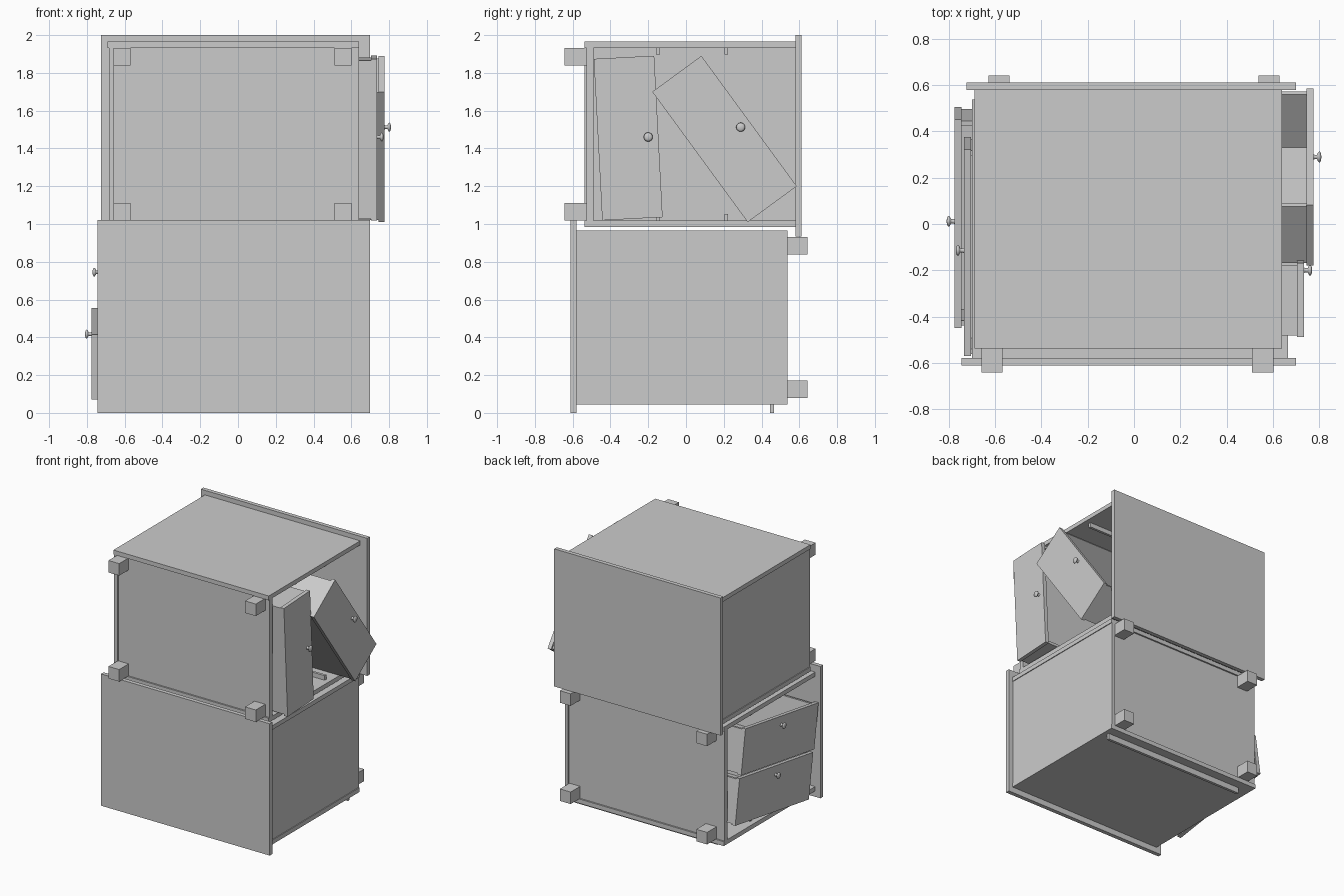
import bpy, bmesh, math
from mathutils import Matrix, Vector

if "Cube" in bpy.data.objects:
    bpy.data.objects.remove(bpy.data.objects["Cube"])

paint = bpy.data.materials.new("plain_grey")
paint.diffuse_color = (0.6, 0.6, 0.6, 1)
paint.use_nodes = True
paint.node_tree.nodes["Principled BSDF"].inputs["Base Color"].default_value = paint.diffuse_color


def add_box(bm, x, y, z):
    size = Vector((x[1] - x[0], y[1] - y[0], z[1] - z[0]))
    mid = Vector((x[0] + x[1], y[0] + y[1], z[0] + z[1])) / 2
    bmesh.ops.create_cube(bm, size=1, matrix=Matrix.Translation(mid) @ Matrix.Diagonal(size).to_4x4())


def finish(name, bm, matrix):
    bm.transform(matrix)
    mesh = bpy.data.meshes.new(name)
    bm.to_mesh(mesh)
    bm.free()
    mesh.materials.append(paint)
    obj = bpy.data.objects.new(name, mesh)
    bpy.context.collection.objects.link(obj)
    return obj


def boxes(name, parts, matrix):
    bm = bmesh.new()
    for part in parts:
        add_box(bm, *part)
    return finish(name, bm, matrix)


def cabinet(tag, turn, back, front, z0, z1, top_x, top_z, feet_x):
    """Cabinet on its side: table top towards +y, open front towards +x."""
    m = Matrix.Rotation(turn, 4, 'Z')
    t, zi0, zi1 = 0.033, z0 + 0.034, z1 - 0.033
    boxes(tag + "_table_top", [(top_x, (0.58, 0.612), top_z)], m)
    boxes(tag + "_side_panels", [((back, front), (-0.538, 0.58), (z0, zi0)),
                                 ((back, front), (-0.538, 0.58), (zi1, z1))], m)
    boxes(tag + "_back_panel", [((back + 0.006, back + t), (-0.538, 0.58), (zi0, zi1))], m)
    boxes(tag + "_bottom_panel", [((back + t, front), (-0.526, -0.49), (zi0, zi1))], m)
    # four square feet
    boxes(tag + "_feet", [((x, x + 0.092), (-0.642, -0.526), (z, z + 0.093))
                          for x in feet_x for z in (zi0, zi1 - 0.093)], m)
    # drawer runners on both side panels
    boxes(tag + "_runners", [((back + 0.08, front - 0.04), (y, y + 0.02), z)
                             for y in (-0.158, 0.203)
                             for z in ((zi0, zi0 + 0.035), (zi1 - 0.035, zi1))], m)


def drawer(tag, side, front, y, z, tilt, length, height, depth=1.2):
    """Open-topped drawer facing side * x, rolled about x by tilt."""
    m = (Matrix.Translation((0, y, z)) @ Matrix.Rotation(math.radians(tilt), 4, 'X'))
    a, h, t = length / 2, height / 2, 0.022

    def xr(near, far):
        return tuple(sorted((side * (front - near), side * (front - far))))
    boxes(tag + "_front", [(xr(0, 0.03), (-a, a), (-h, h))], m)
    b, lo, hi = a - 0.008, -h + 0.006, h - 0.012
    boxes(tag + "_tray", [(xr(0.03, depth), (-b, -b + t), (lo, hi)),
                          (xr(0.03, depth), (b - t, b), (lo, hi)),
                          (xr(depth - t, depth), (-b + t, b - t), (lo, hi)),
                          (xr(0.03, depth - t), (-b + t, b - t), (lo, lo + t))], m)
    # turned knob: stem and flattened head
    bm = bmesh.new()
    rings = [(0.0, 0.012), (0.006, 0.009), (0.016, 0.009), (0.020, 0.018),
             (0.025, 0.024), (0.030, 0.022), (0.034, 0.012), (0.035, 0.0)]
    verts = [bm.verts.new((d, r, 0)) for d, r in rings]
    edges = [bm.edges.new(p) for p in zip(verts, verts[1:])]
    bmesh.ops.spin(bm, geom=verts + edges, cent=(0, 0, 0), axis=(1, 0, 0),
                   angle=2 * math.pi, steps=20)
    bmesh.ops.remove_doubles(bm, verts=bm.verts, dist=0.0005)
    bmesh.ops.recalc_face_normals(bm, faces=bm.faces)
    for f in bm.faces:
        f.smooth = True
    turn = Matrix.Rotation(0 if side > 0 else math.pi, 4, 'Y')
    finish(tag + "_knob", bm, m @ Matrix.Translation((side * front, 0, 0.106)) @ turn)


# upper cabinet, opening to the right
cabinet("upper", 0, -0.69, 0.64, 0.985, 1.965, (-0.725, 0.70), (0.935, 2.0), (-0.66, 0.51))
drawer("upper_near_drawer", 1, 0.735, -0.306, 1.455, -87, 0.856, 0.32)
drawer("upper_far_drawer", 1, 0.775, 0.204, 1.45, -53.8, 0.855, 0.322)

# lower cabinet, turned round and opening to the left
cabinet("lower", math.pi, -0.665, 0.70, 0.045, 0.965, (-0.70, 0.745), (0, 1.02), (-0.63, 0.538))
drawer("lower_bottom_drawer", -1, 0.775, 0.028, 0.312, 8.8, 0.912, 0.349)
drawer("lower_top_drawer", -1, 0.735, -0.098, 0.64, 8.8, 0.905, 0.345)

# loose strip under the lower cabinet
boxes("support_strip", [((-0.60, 0.63), (0.445, 0.466), (0, 0.045))], Matrix.Identity(4))
